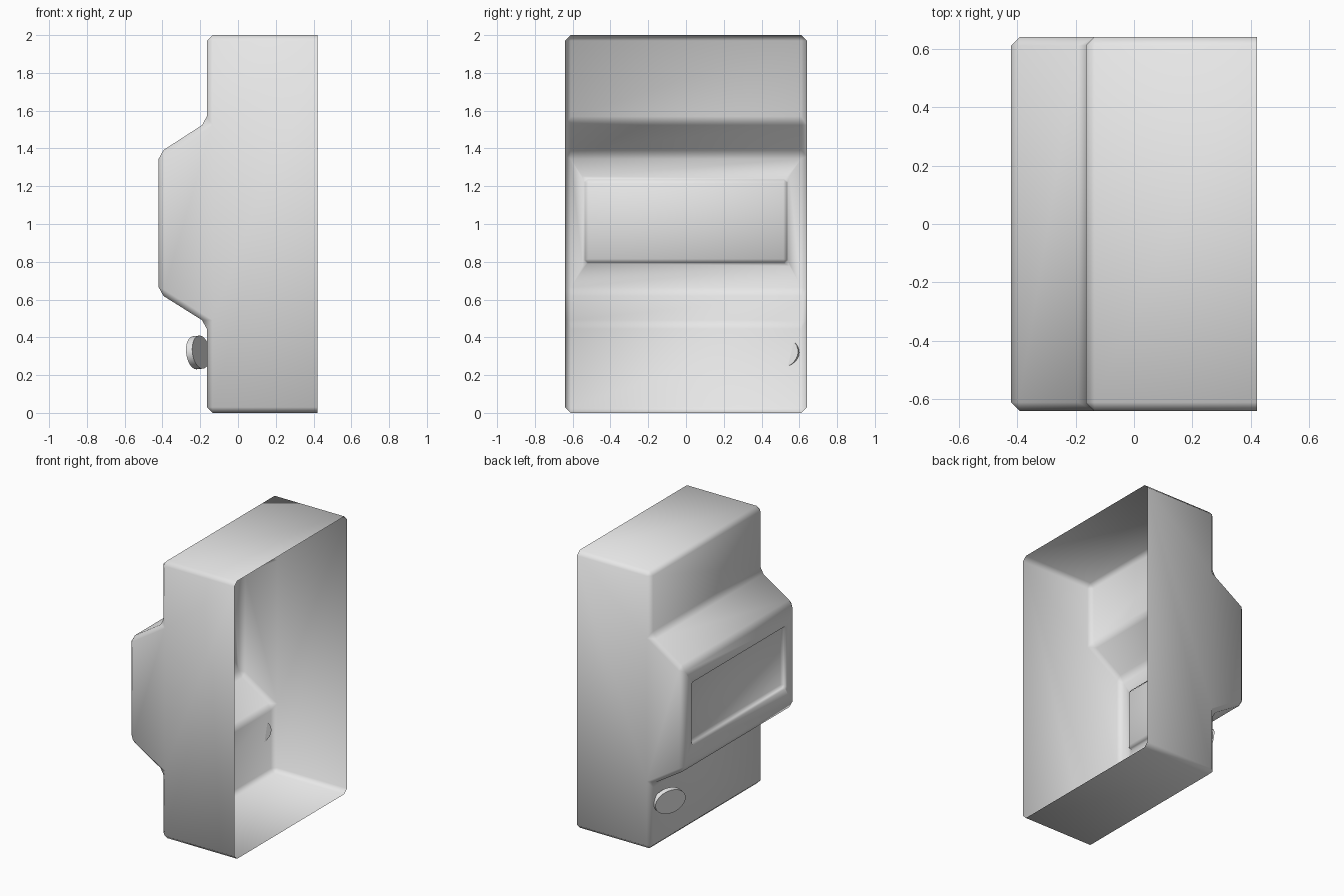
import bpy
import bmesh
from mathutils import Matrix, Vector

if "Cube" in bpy.data.objects:
    bpy.data.objects.remove(bpy.data.objects["Cube"], do_unlink=True)

HALF_W, BACK, WALL, NOSE = 0.64, 0.42, -0.165, -0.42

grey = bpy.data.materials.new("plain grey")
grey.use_nodes = True
grey.diffuse_color = (0.8, 0.8, 0.8, 1)
grey.node_tree.nodes["Principled BSDF"].inputs["Base Color"].default_value = (0.8, 0.8, 0.8, 1)


def finish(bm, name):
    """Turn a bmesh into a smooth grey object."""
    mesh = bpy.data.meshes.new(name)
    for f in bm.faces:
        f.smooth = True
    bm.to_mesh(mesh)
    bm.free()
    mesh.materials.append(grey)
    obj = bpy.data.objects.new(name, mesh)
    bpy.context.collection.objects.link(obj)
    return obj


def fit_rect(face, x, half_y, z_low, z_high):
    """Move a four-sided face onto an upright rectangle."""
    mid = face.calc_center_median().z
    for v in face.verts:
        y = half_y if v.co.y > 0 else -half_y
        v.co = (x, y, z_high if v.co.z > mid else z_low)


# Housing: side profile extruded across the width, open at the back
profile = [(BACK, 0), (WALL, 0), (WALL, 0.475), (NOSE, 0.635),
           (NOSE, 1.375), (WALL, 1.54), (WALL, 2), (BACK, 2)]
bm = bmesh.new()
side = bm.faces.new([bm.verts.new((x, -HALF_W, z)) for x, z in profile])
ext = bmesh.ops.extrude_face_region(bm, geom=[side], use_keep_orig=True)
bmesh.ops.translate(bm, vec=(0, 2 * HALF_W, 0),
                    verts=[g for g in ext["geom"] if isinstance(g, bmesh.types.BMVert)])
bmesh.ops.recalc_face_normals(bm, faces=bm.faces[:])
bmesh.ops.delete(bm, geom=[f for f in bm.faces if f.normal.x > 0.9], context="FACES_ONLY")
bmesh.ops.bevel(bm, geom=[e for e in bm.edges if not e.is_boundary],
                offset=0.03, offset_type="OFFSET", segments=1, profile=0.5, affect="EDGES")

# Recessed panel in the raised band
panel = min(bm.faces, key=lambda f: f.calc_center_median().x)
bmesh.ops.inset_region(bm, faces=[panel], thickness=0.08)
fit_rect(panel, NOSE, 0.54, 0.79, 1.24)
bmesh.ops.inset_region(bm, faces=[panel], thickness=0.005)
fit_rect(panel, NOSE + 0.03, 0.53, 0.80, 1.23)
recess = {e for v in panel.verts for e in v.link_edges}
bmesh.ops.bevel(bm, geom=list(recess), offset=0.015, offset_type="OFFSET",
                segments=1, profile=0.5, affect="EDGES")
finish(bm, "housing")

# Oval knob, turned so that one edge sinks into the lower wall
bm = bmesh.new()
bmesh.ops.create_cone(bm, cap_ends=True, segments=32, radius1=1, radius2=1, depth=1)
axis = Vector((-0.91, 0.4, -0.1)).normalized()
across = Vector((0.4, 0.91, 0)).normalized()
up = axis.cross(across).normalized()
turn = Matrix((across, up, axis)).transposed().to_4x4()
bmesh.ops.transform(bm, verts=bm.verts[:],
                    matrix=Matrix.Translation((-0.212, 0.495, 0.32)) @ turn
                    @ Matrix.Diagonal((0.115, 0.088, 0.036, 1)))
bmesh.ops.recalc_face_normals(bm, faces=bm.faces[:])
knob = finish(bm, "knob")
bpy.ops.object.select_all(action="DESELECT")
knob.select_set(True)
bpy.context.view_layer.objects.active = knob
bpy.ops.object.shade_smooth_by_angle()
